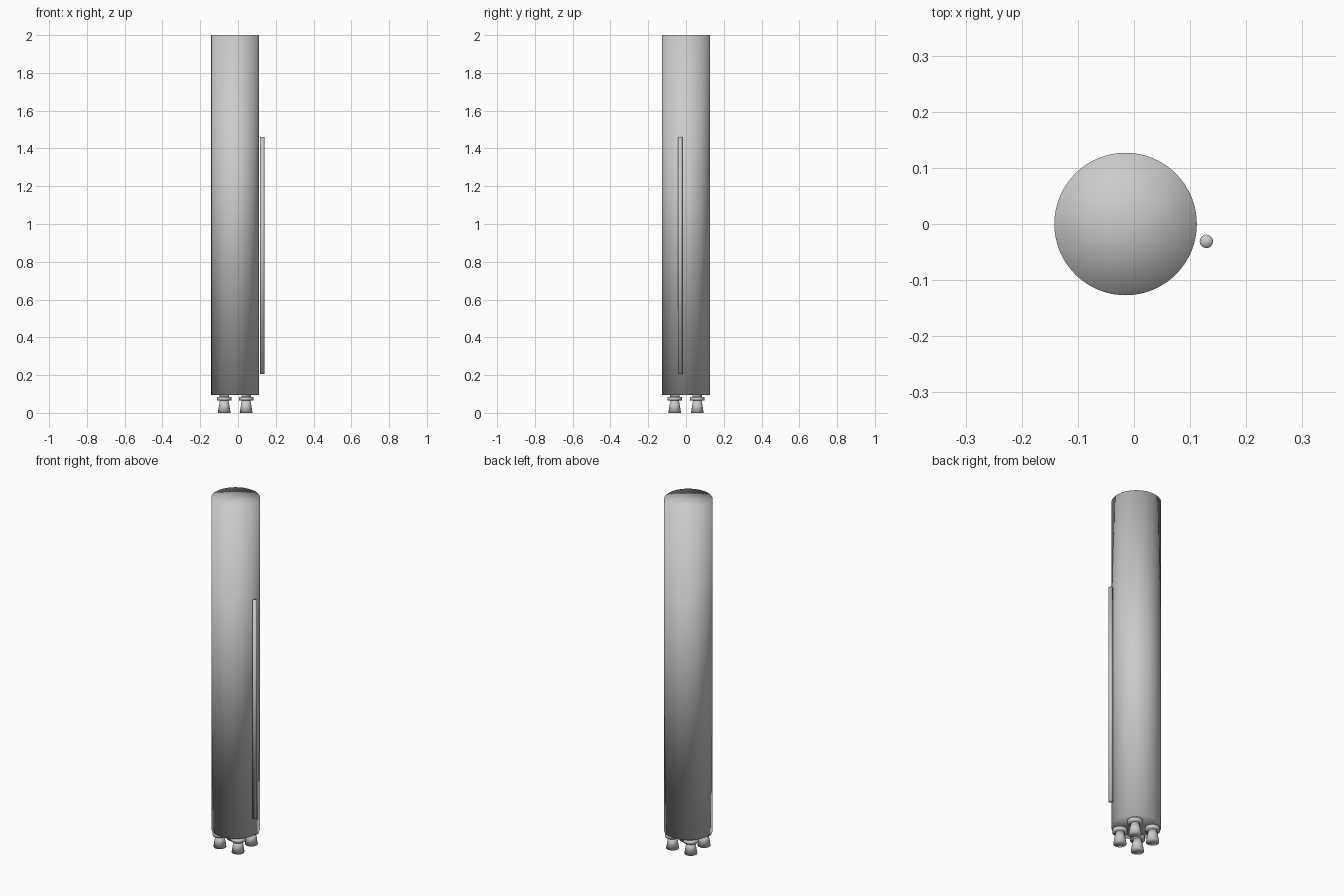
import bpy, bmesh, math

if "Cube" in bpy.data.objects:
    bpy.data.objects.remove(bpy.data.objects["Cube"])

grey = bpy.data.materials.new("light_grey")
grey.diffuse_color = (0.6, 0.6, 0.6, 1)
grey.use_nodes = True
grey.node_tree.nodes["Principled BSDF"].inputs["Base Color"].default_value = grey.diffuse_color


def lathe(name, profile, x, y, sides):
    """Closed smooth solid from (radius, z) rings, capped with triangle fans."""
    bm = bmesh.new()
    rings = []
    for r, z in profile:
        rings.append([bm.verts.new((x + r * math.cos(2 * math.pi * i / sides),
                                    y + r * math.sin(2 * math.pi * i / sides), z))
                      for i in range(sides)])
    for a, b in zip(rings, rings[1:]):
        for i in range(sides):
            j = (i + 1) % sides
            bm.faces.new((a[i], a[j], b[j], b[i]))
    for ring, z in ((rings[0], profile[0][1]), (rings[-1], profile[-1][1])):
        c = bm.verts.new((x, y, z))
        for i in range(sides):
            bm.faces.new((ring[i], ring[(i + 1) % sides], c))
    bmesh.ops.recalc_face_normals(bm, faces=bm.faces)
    for f in bm.faces:
        f.smooth = True
    me = bpy.data.meshes.new(name)
    bm.to_mesh(me)
    bm.free()
    me.materials.append(grey)
    ob = bpy.data.objects.new(name, me)
    bpy.context.collection.objects.link(ob)
    return ob


CX = -0.015

# Main tank, one smooth cylinder with flat ends
lathe("body", [(0.127, 0.095), (0.127, 2.0)], CX, 0, 64)

# Thin feed pipe along the right side
lathe("side_pipe", [(0.012, 0.205), (0.012, 1.46)], 0.129, -0.031, 16)

# Four engines: bell, collar ring and mount
for sx in (-1, 1):
    for sy in (-1, 1):
        x, y = CX + sx * 0.058, sy * 0.06
        tag = f"{'right' if sx > 0 else 'left'}_{'back' if sy > 0 else 'front'}"
        lathe("engine_bell_" + tag, [(0.034, 0.0), (0.023, 0.066)], x, y, 24)
        lathe("engine_collar_" + tag, [(0.039, 0.066), (0.039, 0.085)], x, y, 24)
        lathe("engine_mount_" + tag, [(0.025, 0.085), (0.025, 0.097)], x, y, 24)
